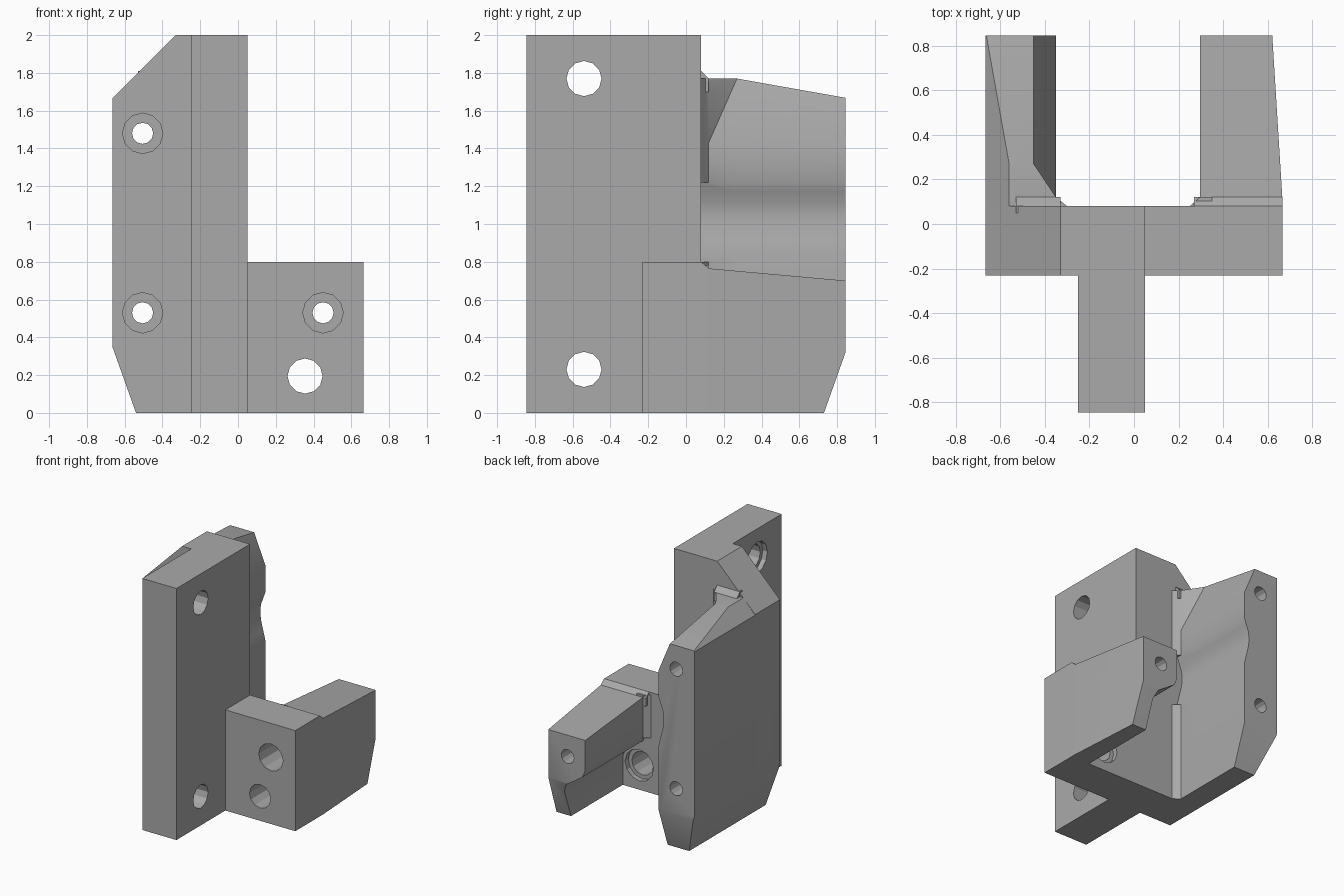
import bpy, bmesh
from mathutils import Matrix, Vector

cube = bpy.data.objects.get("Cube")
if cube:
    bpy.data.objects.remove(cube, do_unlink=True)

gray = bpy.data.materials.new("matte gray")
gray.use_nodes = True
COLOUR = (0.40, 0.40, 0.40, 1)
gray.diffuse_color = COLOUR
gray.node_tree.nodes["Principled BSDF"].inputs["Base Color"].default_value = COLOUR


def finish(name, bm):
    bmesh.ops.recalc_face_normals(bm, faces=bm.faces)
    mesh = bpy.data.meshes.new(name)
    bm.to_mesh(mesh)
    bm.free()
    mesh.materials.append(gray)
    obj = bpy.data.objects.new(name, mesh)
    bpy.context.collection.objects.link(obj)
    return obj


def loft(name, sections):
    """Solid skinned through matching closed loops of points."""
    bm = bmesh.new()
    rings = [[bm.verts.new(p) for p in s] for s in sections]
    n = len(rings[0])
    bm.faces.new(rings[0])
    bm.faces.new(rings[-1])
    for a, b in zip(rings, rings[1:]):
        for i in range(n):
            j = (i + 1) % n
            bm.faces.new((a[i], a[j], b[j], b[i]))
    return finish(name, bm)


def prism(name, outline, axis, lo, hi):
    """Extrude a 2D outline along an axis; the outline uses the other two in order."""
    def place(p, d):
        q = list(p)
        q.insert("xyz".index(axis), d)
        return q
    return loft(name, [[place(p, d) for p in outline] for d in (lo, hi)])


def box(name, x, y, z):
    return prism(name, [(x[0], y[0]), (x[1], y[0]), (x[1], y[1]), (x[0], y[1])], "z", *z)


def rod(name, start, end, radius):
    a, b = Vector(start), Vector(end)
    turn = (b - a).to_track_quat("Z", "Y").to_matrix().to_4x4()
    bm = bmesh.new()
    bmesh.ops.create_cone(bm, cap_ends=True, segments=12, radius1=radius, radius2=radius,
                          depth=(b - a).length,
                          matrix=Matrix.Translation((a + b) / 2) @ turn)
    return finish(name, bm)


def combine(body, other, operation):
    mod = body.modifiers.new(operation.lower(), "BOOLEAN")
    mod.operation, mod.solver, mod.object = operation, "EXACT", other
    bpy.context.view_layer.objects.active = body
    bpy.ops.object.modifier_apply(modifier=mod.name)
    bpy.data.objects.remove(other, do_unlink=True)


L, BACK, END = 0.665, 0.08, 0.845

# Back plate with clipped corners
body = prism("clamp_bracket", [(-0.54, 0), (L, 0), (L, 0.8), (0, 0.8), (0, 2),
                               (-0.33, 2), (-L, 1.665), (-L, 0.35)], "y", -0.23, BACK)


# Tall arm: chamfered top, shallow rounded groove on the inner wall
def tall_section(y, top):
    wall = [(-0.35, 1.43), (-0.35, 1.22), (-0.368, 1.17), (-0.39, 1.11), (-0.395, 1.05),
            (-0.39, 0.99), (-0.37, 0.91), (-0.35, 0.83), (-0.35, 0)]
    outer = [(-0.54, 0), (-L, 0.35), (-L, 1.66), (top - 2.33, top)]
    return [(x, y, z) for x, z in [(-0.45, top)] + wall + outer]


tall_arm = loft("tall_arm", [tall_section(0, 1.77), tall_section(0.27, 1.77),
                             tall_section(END, 1.668)])


# Short arm: tapered outside, undercut below the inner wall
def short_section(y, outer, top):
    wall = [(0.295, 0.46), (0.32, 0.40), (0.40, 0.345), (0.47, 0.30), (0.50, 0.23), (0.50, 0)]
    return [(x, y, z) for x, z in [(outer, 0), (outer, top), (0.295, top)] + wall]


short_arm = loft("short_arm", [short_section(0, L, 0.77), short_section(0.12, L, 0.765),
                               short_section(END, 0.62, 0.70)])

# Mounting fin and corner reinforcements
parts = [tall_arm, short_arm,
         box("mounting_fin", (-0.25, 0.05), (-END, BACK), (0, 2)),
         prism("tall_top_fillet", [(0.05, 1.81), (BACK, 1.81), (0.12, 1.77), (0.12, 1.7),
                                   (0.05, 1.7)], "x", -0.53, -0.33),
         prism("short_top_fillet", [(0.05, 0.8), (BACK, 0.8), (0.12, 0.765), (0.12, 0.7),
                                    (0.05, 0.7)], "x", 0.27, L),
         prism("short_side_fillet", [(0.25, 0.05), (0.25, BACK), (0.295, 0.12), (0.35, 0.12),
                                     (0.35, 0.05)], "z", 0.44, 0.78)]
for low, high in ((0, 0.8), (1.22, 1.77)):
    parts.append(prism("tall_side_fillet", [(-0.3, 0.05), (-0.3, BACK), (-0.35, 0.12),
                                            (-0.45, 0.27), (-0.5, 0.05)], "z", low, high))
for part in parts:
    combine(body, part, "UNION")

# Clipped lower ends of both arms
cutters = [prism("end_clip", [(0.727, -0.01), (0.848, 0.33), (1, 0.33), (1, -0.01)],
                 "x", -1, 1)]

# Clamp screw holes with deep head pockets from the front
for x, z in ((-0.505, 1.48), (-0.505, 0.53), (0.45, 0.53)):
    cutters.append(rod("screw_hole", (x, -0.5, z), (x, 1, z), 0.056))
    cutters.append(rod("screw_pocket", (x, -0.5, z), (x, 0.4, z), 0.107))

# Large mounting holes with shallow counterbores
cutters.append(rod("plate_hole", (0.355, -0.5, 0.195), (0.355, 0.3, 0.195), 0.093))
cutters.append(rod("plate_counterbore", (0.355, 0.04, 0.195), (0.355, 0.3, 0.195), 0.125))
for z in (0.23, 1.77):
    cutters.append(rod("fin_hole", (-0.5, -0.54, z), (0.5, -0.54, z), 0.093))
    cutters.append(rod("fin_counterbore", (-0.5, -0.54, z), (-0.21, -0.54, z), 0.125))
for cutter in cutters:
    combine(body, cutter, "DIFFERENCE")

bpy.ops.object.select_all(action="DESELECT")
body.select_set(True)
bpy.context.view_layer.objects.active = body
bpy.ops.object.shade_smooth_by_angle(angle=0.5)
